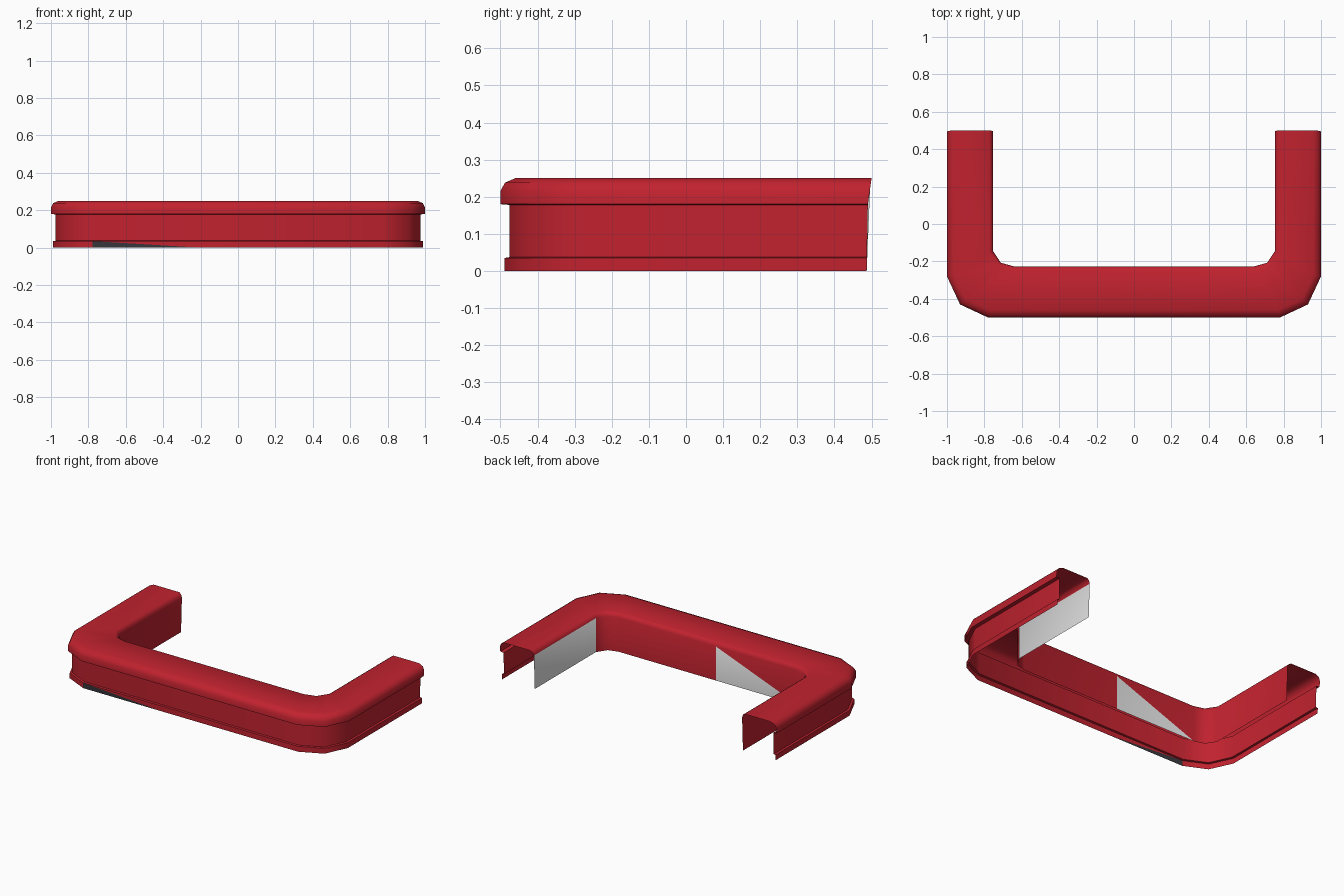
import bpy, bmesh
from mathutils import Vector

if "Cube" in bpy.data.objects:
    bpy.data.objects.remove(bpy.data.objects["Cube"])


def material(name, rgb):
    m = bpy.data.materials.new(name)
    m.diffuse_color = (*rgb, 1)
    m.use_nodes = True
    m.node_tree.nodes["Principled BSDF"].inputs["Base Color"].default_value = m.diffuse_color
    return m


def mirrored(half):
    return half + [(-x, y) for x, y in reversed(half)]


def offset(path, d):
    """Mitred offset of an open plan path, to its left for positive d."""
    pts = [Vector(p) for p in path]
    normals = []
    for a, b in zip(pts, pts[1:]):
        t = (b - a).normalized()
        normals.append(Vector((-t.y, t.x)))
    out = []
    for i, p in enumerate(pts):
        n0, n1 = normals[max(i - 1, 0)], normals[min(i, len(normals) - 1)]
        out.append(p + (n0 + n1) * d / (1 + n0.dot(n1)))
    return out


def end_lean(z):
    # open ends slope slightly forward toward the floor
    return (0.25 - z) / 0.07 * 0.01 if z > 0.18 else 0.01 + (0.18 - z) * 0.017


red = material("red", (0.53, 0.016, 0.028))
grey = material("pale grey", (0.8, 0.8, 0.8))
dark = material("charcoal", (0.035, 0.035, 0.042))

# plan outlines of the U shape
outer = mirrored([(-1, .5), (-1, -.28), (-.93, -.43), (-.78, -.5)])
inner = mirrored([(-.753, .5), (-.753, -.145), (-.712, -.207), (-.645, -.226)])

# cross-section: (inset, height) up the outside, then down the inside
outer_profile = [(.011, 0), (.011, .035), (.024, .037), (.024, .178), (0, .18),
                 (0, .215), (.012, .238), (.04, .25)]
inner_profile = [(.022, .25), (.009, .242), (0, .222), (0, 0)]

bm = bmesh.new()
rows = []
for path, profile, side in ((outer, outer_profile, 1), (inner, inner_profile, -1)):
    for d, z in profile:
        row = []
        for i, p in enumerate(offset(path, d * side)):
            y = p.y - end_lean(z) if i in (0, 7) else p.y
            row.append(bm.verts.new((p.x, y, z)))
        rows.append(row)

grid = []
for a, b in zip(rows, rows[1:]):
    grid.append([bm.faces.new((a[i], a[i + 1], b[i + 1], b[i])) for i in range(7)])


def cut(faces, point, normal):
    """Split faces by a plane, return (faces in front, faces behind)."""
    geom = set(faces)
    for f in faces:
        geom.update(f.edges)
        geom.update(f.verts)
    n, p = Vector(normal), Vector(point)
    res = bmesh.ops.bisect_plane(bm, geom=list(geom), plane_co=p, plane_no=n, dist=1e-5)
    new = [g for g in res["geom"] if isinstance(g, bmesh.types.BMFace)]
    front = [f for f in new if (f.calc_center_median() - p).dot(n) > 0]
    return front, [f for f in new if f not in front]


# pale panel on the inner side of the right arm
grid[-1][6].material_index = 1
# pale triangle on the inner side of the long section
left = cut([grid[-1][3]], (-.06, 0, 0), (1, 0, 0))[1]
for f in cut(left, (-.645, 0, 0), (-.222, 0, .585))[1]:
    f.material_index = 1
# dark sliver on the front plinth
for f in cut([grid[0][3]], (-.2, 0, 0), (.035, 0, .58))[1]:
    f.material_index = 2

mesh = bpy.data.meshes.new("counter_shell")
bm.to_mesh(mesh)
bm.free()
for m in (red, grey, dark):
    mesh.materials.append(m)
counter = bpy.data.objects.new("counter_shell", mesh)
bpy.context.collection.objects.link(counter)
bpy.context.view_layer.objects.active = counter
counter.select_set(True)
bpy.ops.object.shade_smooth_by_angle(angle=0.82)
